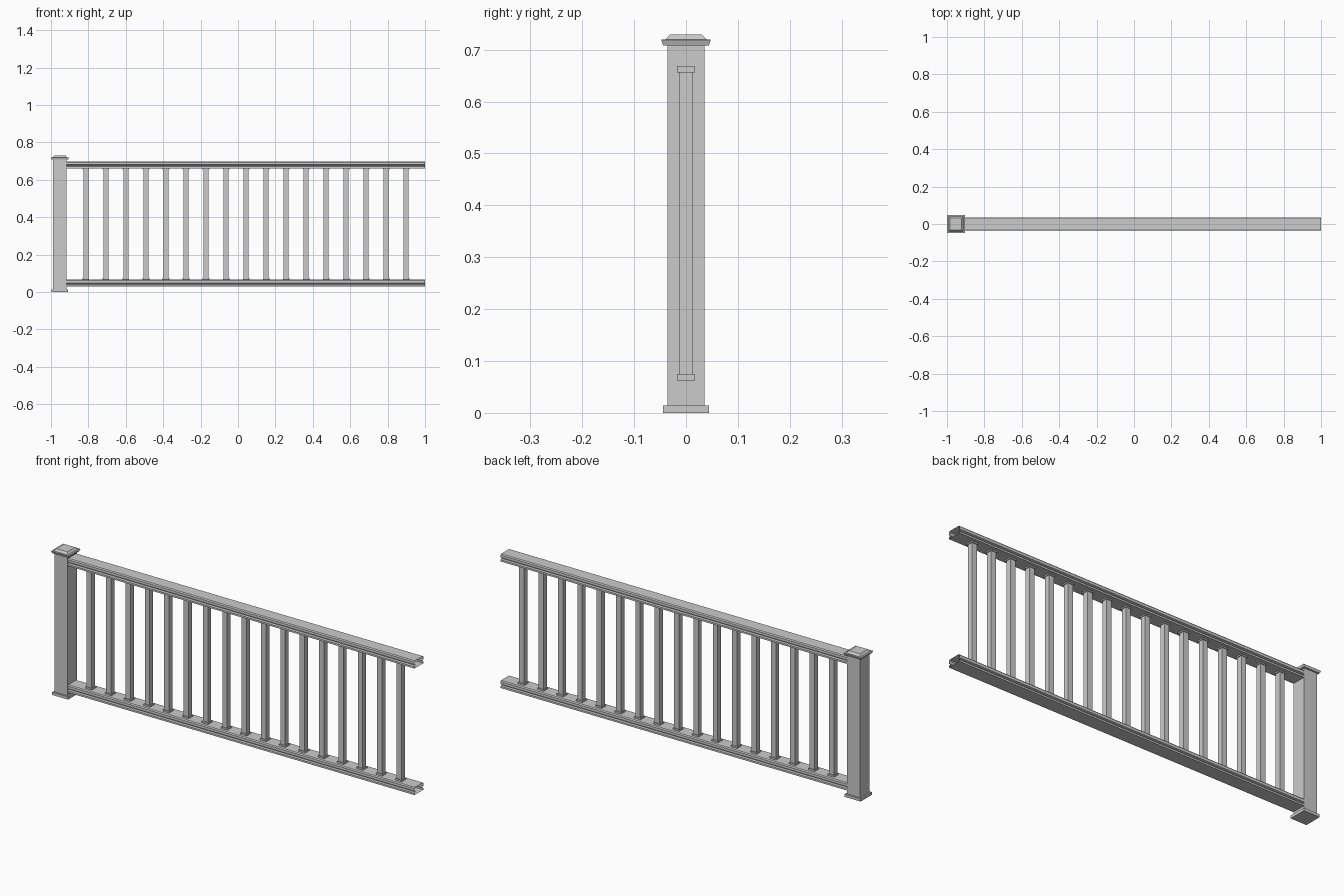
import bpy, bmesh

if "Cube" in bpy.data.objects:
    bpy.data.objects.remove(bpy.data.objects["Cube"])

POST_X, RAIL_START, RAIL_END = -0.952, -0.916, 1.0


def make_object(name, bm):
    bmesh.ops.recalc_face_normals(bm, faces=bm.faces)
    mesh = bpy.data.meshes.new(name)
    bm.to_mesh(mesh)
    bm.free()
    obj = bpy.data.objects.new(name, mesh)
    bpy.context.collection.objects.link(obj)
    return obj


def square_loft(name, x, sections):
    """Stack of square sections given as (half width, z), capped at both ends."""
    bm = bmesh.new()
    rings = [[bm.verts.new((x + sx * h, sy * h, z))
              for sx, sy in ((-1, -1), (1, -1), (1, 1), (-1, 1))]
             for h, z in sections]
    for a, b in zip(rings, rings[1:]):
        for i in range(4):
            j = (i + 1) % 4
            bm.faces.new((a[i], a[j], b[j], b[i]))
    bm.faces.new(rings[0][::-1])
    bm.faces.new(rings[-1])
    return make_object(name, bm)


def rail(name, z0):
    """Hollow thin-walled rail, grooved along both sides and open at the ends."""
    half = [(0.035, 0.0), (0.035, 0.009), (0.027, 0.012), (0.027, 0.016),
            (0.035, 0.019), (0.035, 0.032), (0.031, 0.037)]
    profile = half + [(-y, z) for y, z in reversed(half)]
    bm = bmesh.new()
    a, b = [[bm.verts.new((x, y, z0 + z)) for y, z in profile]
            for x in (RAIL_START, RAIL_END)]
    n = len(profile)
    for i in range(n):
        j = (i + 1) % n
        bm.faces.new((a[i], a[j], b[j], b[i]))
    return make_object(name, bm)


# Post with base trim and stepped cap
square_loft("post", POST_X, [(0.036, 0.0), (0.036, 0.712)])
square_loft("post_base_trim", POST_X, [(0.044, 0.0), (0.044, 0.014)])
square_loft("post_cap", POST_X, [(0.044, 0.708), (0.048, 0.719), (0.040, 0.7195),
                                 (0.031, 0.729)])

# Rails
rail("bottom_rail", 0.030)
rail("top_rail", 0.662)

# Balusters with a collar at each end
for i in range(17):
    x = -0.813 + i * 0.107
    square_loft(f"baluster_{i + 1}", x, [(0.0135, 0.064), (0.0135, 0.666)])
    square_loft(f"lower_collar_{i + 1}", x, [(0.0175, 0.062), (0.0175, 0.075)])
    square_loft(f"upper_collar_{i + 1}", x, [(0.0175, 0.656), (0.0175, 0.668)])
